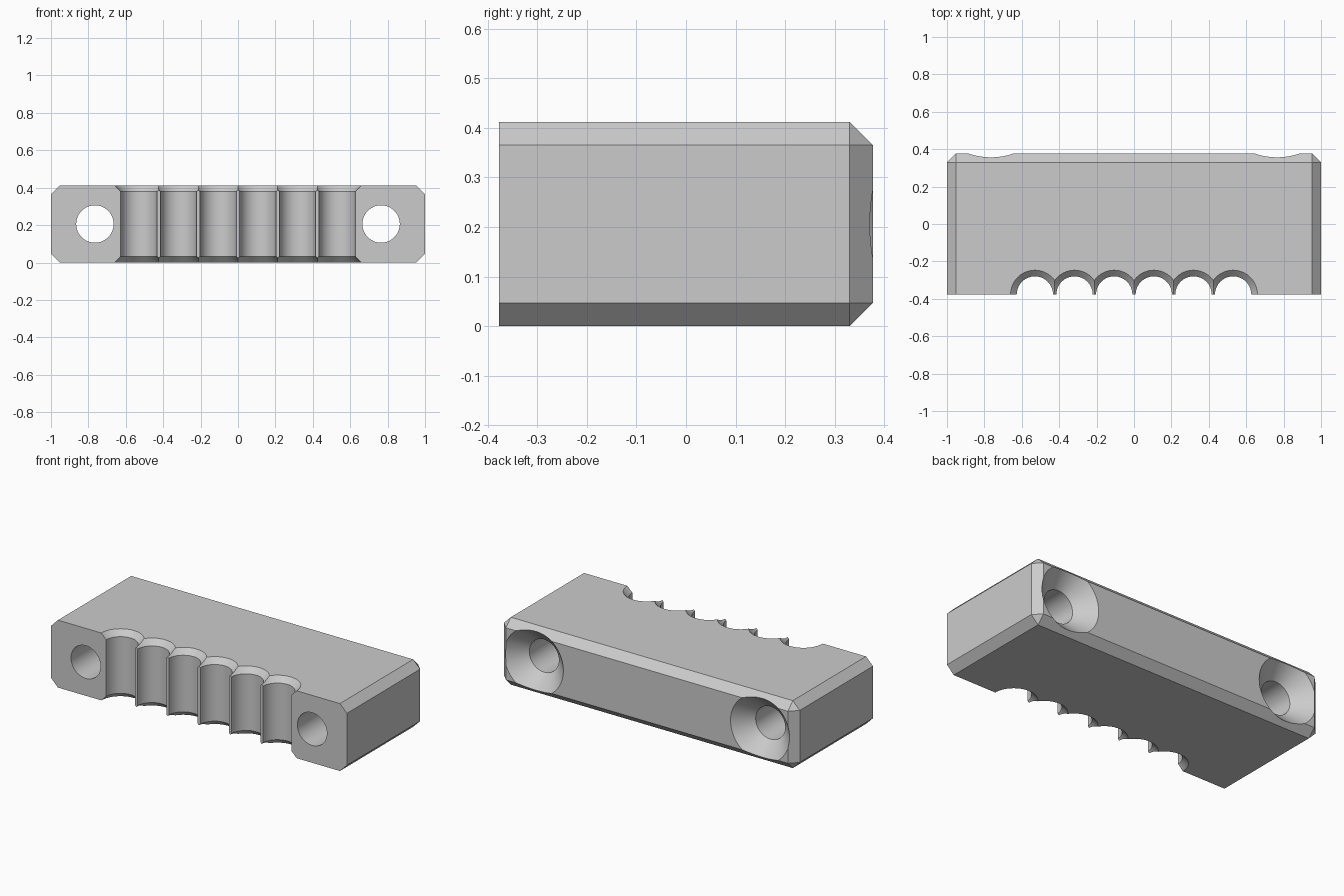
import bpy, bmesh, math
from mathutils import Matrix

cube = bpy.data.objects.get("Cube")
if cube:
    bpy.data.objects.remove(cube, do_unlink=True)

HALF_Y, HEIGHT, CHAMFER = 0.377, 0.412, 0.047
GROOVE_R, LIP, PITCH = 0.097, 0.033, 0.212
HOLE_X, HOLE_R, SINK = 0.765, 0.1, 0.1
OVER = 0.03

grey = bpy.data.materials.new("light grey")
grey.use_nodes = True
grey.diffuse_color = (0.6, 0.6, 0.6, 1)
grey.node_tree.nodes["Principled BSDF"].inputs["Base Color"].default_value = (0.6, 0.6, 0.6, 1)


def add_object(name, bm):
    bmesh.ops.recalc_face_normals(bm, faces=bm.faces)
    mesh = bpy.data.meshes.new(name)
    bm.to_mesh(mesh)
    bm.free()
    mesh.materials.append(grey)
    obj = bpy.data.objects.new(name, mesh)
    bpy.context.collection.objects.link(obj)
    return obj


def turned_cutter(name, profile, matrix, sides=64):
    """Solid of revolution from (radius, height) pairs."""
    bm = bmesh.new()
    rings = [[bm.verts.new((r * math.cos(math.tau * i / sides),
                            r * math.sin(math.tau * i / sides), h))
              for i in range(sides)] for r, h in profile]
    for low, high in zip(rings, rings[1:]):
        for i in range(sides):
            j = (i + 1) % sides
            bm.faces.new((low[i], low[j], high[j], high[i]))
    bm.faces.new(rings[0])
    bm.faces.new(rings[-1])
    bm.transform(matrix)
    obj = add_object(name, bm)
    obj.hide_render = True
    return obj


# Block, chamfered on its lengthwise edges and all around the back
bm = bmesh.new()
bmesh.ops.create_cube(bm, size=1, matrix=Matrix.Translation((0, 0, HEIGHT / 2))
                      @ Matrix.Diagonal((2, 2 * HALF_Y, HEIGHT, 1)))
edges = [e for e in bm.edges if max(v.co.y for v in e.verts) > 0]
bmesh.ops.bevel(bm, geom=edges, offset=CHAMFER, segments=1, affect='EDGES')
block = add_object("grooved_clamp_block", bm)

# Six vertical grooves, flared at the top and bottom
flare = GROOVE_R + LIP + OVER
groove = [(flare, -OVER), (GROOVE_R, LIP),
          (GROOVE_R, HEIGHT - LIP), (flare, HEIGHT + OVER)]
cutters = [turned_cutter("groove_cutter", groove,
                         Matrix.Translation(((i - 2.5) * PITCH, -HALF_Y, 0)))
           for i in range(6)]

# Two screw holes, countersunk at the back
hole = [(HOLE_R, -HALF_Y - OVER), (HOLE_R, HALF_Y - SINK),
        (HOLE_R + SINK + OVER, HALF_Y + OVER)]
for side in (-1, 1):
    place = (Matrix.Translation((side * HOLE_X, 0, HEIGHT / 2))
             @ Matrix.Rotation(-math.pi / 2, 4, 'X'))
    cutters.append(turned_cutter("screw_hole_cutter", hole, place))

# Cut, then bake the result and drop the cutters
for cutter in cutters:
    mod = block.modifiers.new("cut", 'BOOLEAN')
    mod.operation = 'DIFFERENCE'
    mod.solver = 'EXACT'
    mod.object = cutter
depsgraph = bpy.context.evaluated_depsgraph_get()
baked = bpy.data.meshes.new_from_object(block.evaluated_get(depsgraph))
block.modifiers.clear()
block.data = baked
baked.materials.clear()
baked.materials.append(grey)
for poly in baked.polygons:
    poly.material_index = 0
for cutter in cutters:
    bpy.data.objects.remove(cutter, do_unlink=True)

# Smooth curved walls, keep edges crisp
bpy.ops.object.select_all(action='DESELECT')
block.select_set(True)
bpy.context.view_layer.objects.active = block
bpy.ops.object.shade_smooth_by_angle(angle=math.radians(30))
